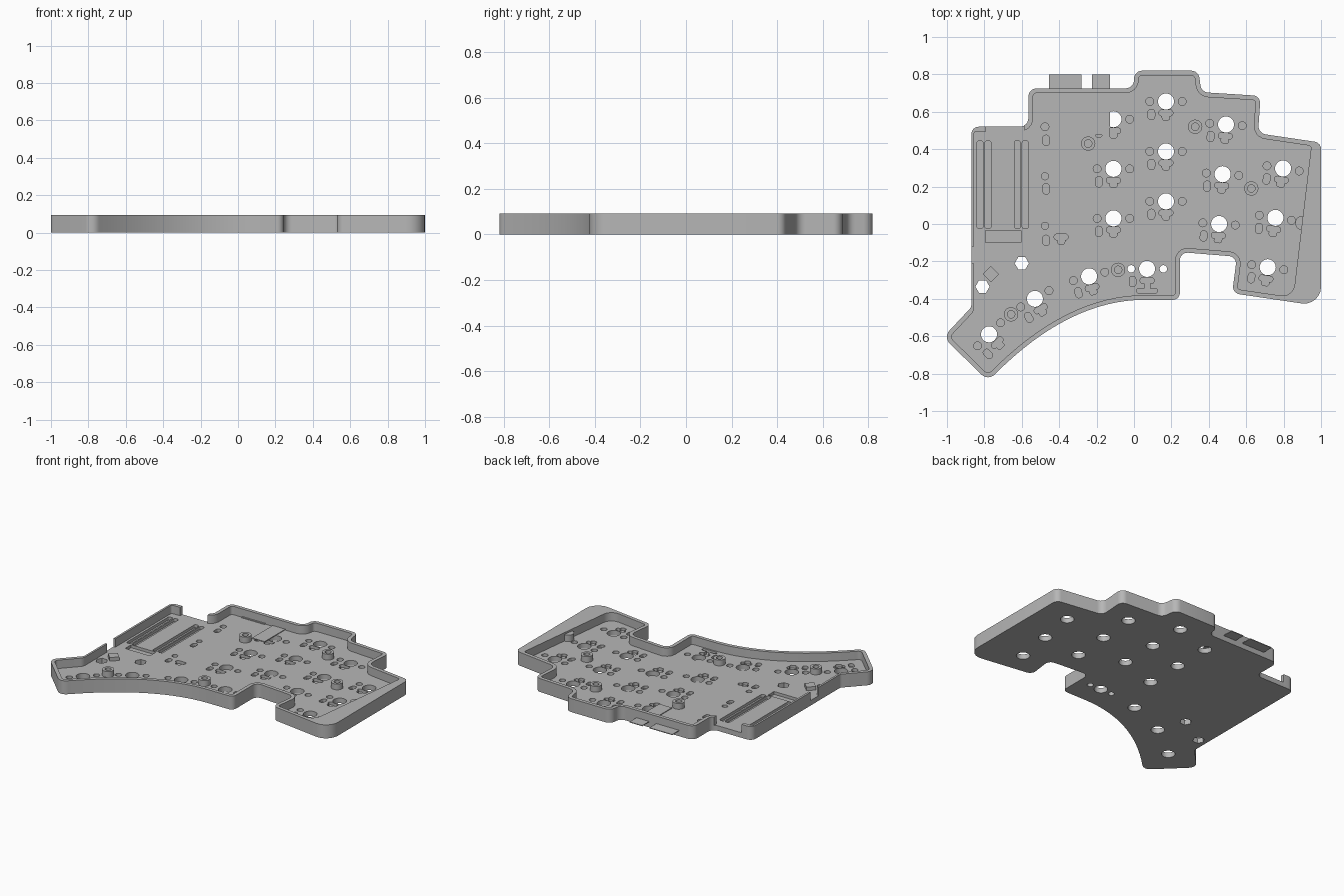
import bpy, bmesh, math
from mathutils import Vector, Matrix

if "Cube" in bpy.data.objects:
    bpy.data.objects.remove(bpy.data.objects["Cube"])

HEIGHT, FLOOR, WALL, POCKET = 0.093, 0.035, 0.025, 0.02

grey = bpy.data.materials.new("plain_grey")
grey.use_nodes = True
grey.diffuse_color = (0.47, 0.47, 0.47, 1)
grey.node_tree.nodes["Principled BSDF"].inputs["Base Color"].default_value = (0.47, 0.47, 0.47, 1)


def finish(bm, name):
    bmesh.ops.recalc_face_normals(bm, faces=bm.faces)
    mesh = bpy.data.meshes.new(name)
    bm.to_mesh(mesh)
    bm.free()
    mesh.materials.append(grey)
    obj = bpy.data.objects.new(name, mesh)
    bpy.context.collection.objects.link(obj)
    return obj


def prism(bm, points, z0, z1):
    face = bm.faces.new([bm.verts.new((p[0], p[1], z0)) for p in points])
    top = bmesh.ops.extrude_face_region(bm, geom=[face])["geom"]
    verts = [g for g in top if isinstance(g, bmesh.types.BMVert)]
    bmesh.ops.translate(bm, verts=verts, vec=(0, 0, z1 - z0))


def disc(x, y, r, n=20, turn=0.0):
    return [(x + r * math.cos(turn + math.tau * i / n),
             y + r * math.sin(turn + math.tau * i / n)) for i in range(n)]


def box(x0, x1, y0, y1):
    return [(x0, y0), (x1, y0), (x1, y1), (x0, y1)]


def rounded(corners, steps=6):
    """Round each (point, radius) corner of a polygon."""
    out = []
    for i, (p, r) in enumerate(corners):
        a = (corners[i - 1][0] - p).normalized()
        b = (corners[(i + 1) % len(corners)][0] - p).normalized()
        if r <= 0:
            out.append(p)
            continue
        half = a.angle(b) / 2
        centre = p + (a + b).normalized() * r / math.sin(half)
        start = p + a * r / math.tan(half) - centre
        sweep = math.pi - 2 * half
        if a.x * b.y - a.y * b.x > 0:
            sweep = -sweep
        for k in range(steps + 1):
            out.append(centre + Matrix.Rotation(sweep * k / steps, 2) @ start)
    return out


def slot(x0, x1, y0, y1, r):
    return rounded([(Vector(p), r) for p in box(x0, x1, y0, y1)], 4)


# Case outline, counter-clockwise: x, y, corner radius
def thumb_arc(n=16):
    a, c, b = Vector((-.74, -.80)), Vector((-.345, -.405)), Vector((.06, -.405))
    for i in range(n + 1):
        t = i / n
        yield (*(a * (1 - t) ** 2 + c * 2 * t * (1 - t) + b * t * t), 0)


outline = [(-.87, .52, .04), (-.87, -.445, .03), (-1.02, -.605, .05), (-.78, -.84, .05),
           *thumb_arc(),
           (.245, -.405, .035), (.245, -.15, .04), (.55, -.175, .04), (.525, -.37, .04),
           (1, -.44, .09), (1, .435, .04), (.663, .485, .045), (.677, .685, .04),
           (.36, .705, .045), (.345, .82, .045), (0, .82, .045), (0, .725, .045),
           (-.565, .725, .045), (-.565, .52, .045)]
outer = [(Vector((x, y)), r) for x, y, r in outline]


def inset(corners):
    """Inner wall line: thin on the left, wedge shaped on the right."""
    lines = []
    for i, (p, _) in enumerate(corners):
        q = corners[(i + 1) % len(corners)][0]
        d = (q - p).normalized()
        n = Vector((-d.y, d.x))
        s = e = WALL
        if i == 0:
            s = e = 0.014
        elif d.y > 0.99 and p.x > 0.9:
            s, e = 0.155, 0.05
        lines.append((p + n * s, q + n * e))
    result = []
    for i, (p, r) in enumerate(corners):
        (a, b), (c, d) = lines[i - 1], lines[i]
        u, v = b - a, d - c
        cross = u.x * v.y - u.y * v.x
        w = c - a
        hit = a + u * ((w.x * v.y - w.y * v.x) / cross) if abs(cross) > 1e-6 else c
        result.append((hit, 0 if r == 0 else max(.012, r - WALL if cross > 0 else r + WALL)))
    return result


bm = bmesh.new()
prism(bm, rounded(outer), 0, HEIGHT)
case = finish(bm, "case_tray")


def cut(shapes, name):
    bm = bmesh.new()
    for points, z0, z1 in shapes:
        prism(bm, points, z0, z1)
    cutter = finish(bm, name)
    cutter.hide_render = True
    mod = case.modifiers.new(name, "BOOLEAN")
    mod.operation, mod.solver, mod.object = "DIFFERENCE", "EXACT", cutter
    mod.use_self = True
    bpy.context.view_layer.objects.active = case
    bpy.ops.object.modifier_apply(modifier=name)
    bpy.data.objects.remove(cutter)


# Cavity, then the cable opening at the back and the switch gap on the left
cut([(rounded(inset(outer)), FLOOR, 0.2)], "cavity")
cut([(box(-.79, -.585, .47, .56), FLOOR, .2),
     (box(-.9, -.84, -.21, -.12), FLOOR, .2)], "wall_openings")

# Key positions: x, y, turn in degrees
keys = [(-.11, .56 - .265 * i, 0) for i in range(3)]
keys += [(.171, .655 - .267 * i, 0) for i in range(3)]
keys += [(.492 - .0185 * i, .532 - .266 * i, -4) for i in range(3)]
keys += [(.797 - .041 * i, .297 - .264 * i, -9) for i in range(3)]
keys += [(-.24, -.28, 15), (-.53, -.40, 30), (-.775, -.59, 45)]

through, pockets = [], []
for x, y, turn in keys:
    rot = Matrix.Rotation(math.radians(turn), 2)
    through.append(disc(x, y, .043, 28))
    parts = [disc(-.087, 0, .021), disc(.087, 0, .021),
             slot(-.096, -.06, -.097, -.042, .016),
             slot(-.037, .037, -.077, -.046, .013),
             slot(-.02, .02, -.1, -.06, .012)]
    pockets += [[rot @ Vector(p) + Vector((x, y)) for p in part] for part in parts]

# Wide thumb key with stabiliser holes
through += [disc(.07, -.24, .043, 28), disc(-.015, -.24, .02), disc(.157, -.24, .02)]
pockets += [slot(-.025, .01, -.335, -.28, .016), slot(.033, .107, -.318, -.287, .013),
            slot(.055, .085, -.352, -.3, .01), slot(.015, .125, -.37, -.345, .01)]

# Hexagonal nut holes
through += [disc(-.6, -.21, .038, 6), disc(-.81, -.335, .038, 6)]

# Controller pin channels and battery connector recess
pockets += [slot(x, x + .033, -.025, .445, .012) for x in (-.84, -.797, -.64, -.598)]
pockets.append(box(-.795, -.605, -.1, -.034))

# Diode and pin recesses in the left column
pockets += [disc(-.476, .52, .021), disc(-.476, .255, .019), disc(-.476, -.01, .019)]
pockets += [slot(-.488, -.452, y, y + .055, .016) for y in (.42, .16, -.115)]
pockets += [slot(-.427, -.353, -.085, -.054, .013), slot(-.41, -.37, -.108, -.07, .012)]

cut([(p, FLOOR - POCKET, FLOOR + .02) for p in pockets], "floor_pockets")
cut([(p, -.02, FLOOR + .02) for p in through], "through_holes")


# Screw bosses: a turned tube section
def screw_boss(x, y, r=.038, bore=.02, top=.075, n=28):
    bm = bmesh.new()
    section = [(bore, FLOOR - .002), (r, FLOOR - .002), (r, top), (bore, top)]
    rings = [[bm.verts.new((px, py, z)) for px, py in disc(x, y, rad, n)] for rad, z in section]
    for k in range(4):
        a, b = rings[k], rings[(k + 1) % 4]
        for i in range(n):
            j = (i + 1) % n
            bm.faces.new((a[i], a[j], b[j], b[i]))
    return finish(bm, "screw_boss")


parts = [case]
for x, y in [(-.245, .43), (.327, .52), (.627, .19), (-.085, -.245), (-.657, -.483)]:
    parts.append(screw_boss(x, y))

# Solid details standing on the floor, and the socket plates that pass the back wall
solids = [("side_post", disc(.9, .005, .038, 28), FLOOR - .002, .08),
          ("diamond_post", disc(-.765, -.268, .043, 4), FLOOR - .002, .06),
          ("jack_plate", box(-.225, -.128, .475, .8), FLOOR + .001, FLOOR + .006),
          ("port_plate", box(-.455, -.28, .69, .8), FLOOR + .001, FLOOR + .006)]
for name, points, z0, z1 in solids:
    bm = bmesh.new()
    prism(bm, points, z0, z1)
    parts.append(finish(bm, name))

# Smooth rounded walls, sharp edges elsewhere
bpy.ops.object.select_all(action="DESELECT")
for obj in parts:
    obj.select_set(True)
bpy.context.view_layer.objects.active = case
bpy.ops.object.shade_smooth_by_angle(angle=math.radians(30))
